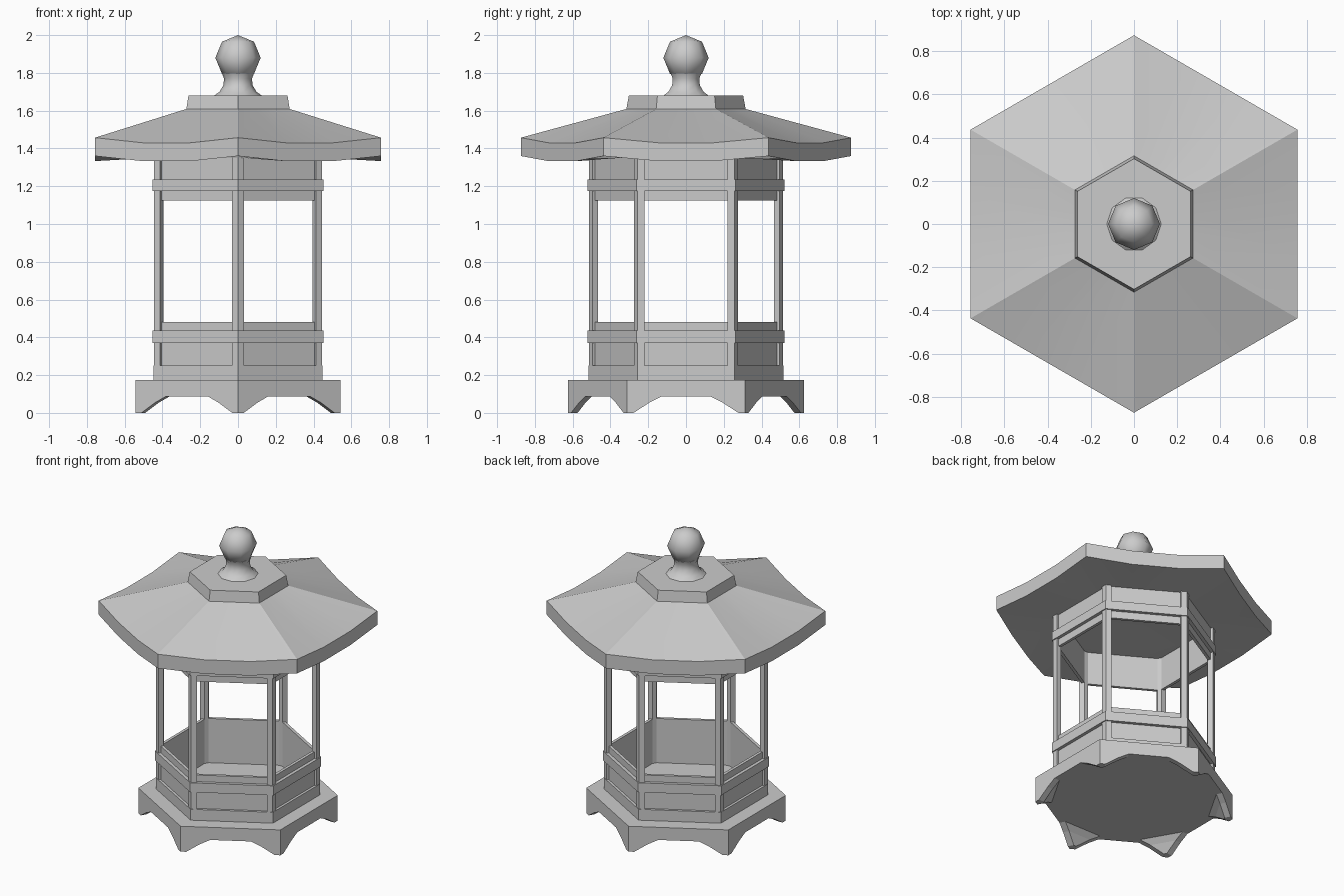
import bpy, bmesh, math
from mathutils import Vector

cube = bpy.data.objects.get("Cube")
if cube:
    bpy.data.objects.remove(cube, do_unlink=True)

stone = bpy.data.materials.new("grey_stone")
stone.use_nodes = True
GREY = (0.6, 0.6, 0.6, 1)
stone.diffuse_color = GREY
stone.node_tree.nodes["Principled BSDF"].inputs["Base Color"].default_value = GREY

COS30 = math.cos(math.pi / 6)


def finish(obj, name, angle=None):
    """Name, colour and shade a part; angle is the smoothing limit in degrees."""
    obj.name = name
    obj.data.name = name
    obj.data.materials.append(stone)
    if angle:
        bpy.ops.object.select_all(action='DESELECT')
        obj.select_set(True)
        bpy.context.view_layer.objects.active = obj
        bpy.ops.object.shade_smooth_by_angle(angle=math.radians(angle))


def loft(name, loops, wrap=False, angle=None):
    """Skin equal-sized closed loops; cap the ends or wrap last to first."""
    bm = bmesh.new()
    rows = [[bm.verts.new(p) for p in loop] for loop in loops]
    n = len(rows[0])
    pairs = list(zip(rows, rows[1:]))
    if wrap:
        pairs.append((rows[-1], rows[0]))
    else:
        bm.faces.new(rows[0])
        bm.faces.new(rows[-1])
    for a, b in pairs:
        for i in range(n):
            j = (i + 1) % n
            bm.faces.new((a[i], a[j], b[j], b[i]))
    bmesh.ops.recalc_face_normals(bm, faces=bm.faces)
    mesh = bpy.data.meshes.new(name)
    bm.to_mesh(mesh)
    bm.free()
    obj = bpy.data.objects.new(name, mesh)
    bpy.context.collection.objects.link(obj)
    finish(obj, name, angle)


def circle(r, z, n, turn=0.0):
    return [(r * math.cos(turn + math.tau * i / n),
             r * math.sin(turn + math.tau * i / n), z) for i in range(n)]


def hexagon(apothem, z):
    return circle(apothem / COS30, z, 6, math.pi / 6)


def hex_ring(name, outer, inner, z0, z1):
    loft(name, [hexagon(outer, z0), hexagon(outer, z1),
                hexagon(inner, z1), hexagon(inner, z0)], wrap=True)


def corner_section(k, apothem, length, depth, z):
    """Five-sided section wrapped around hexagon corner k."""
    corners = [Vector(p) for p in hexagon(apothem, z)]
    c = corners[k]
    pts = [c]
    for step in (1, -1):
        along = (corners[(k + step) % 6] - c).normalized()
        middle = (corners[(k + step) % 6] + c) / 2
        inward = Vector((-middle.x, -middle.y, 0)).normalized()
        end = c + along * length
        side = [end, end + inward * depth]
        pts += side if step == 1 else side[::-1]
    return pts


def wavy_hexagon(apothem, z_corner, z_middle):
    """Hexagon with each side in thirds, its middle third at another height."""
    corners = [Vector(p) for p in hexagon(apothem, z_corner)]
    loop = []
    for i, c in enumerate(corners):
        for t in range(3):
            p = c.lerp(corners[(i + 1) % 6], t / 3)
            if t:
                p.z = z_middle
            loop.append(p)
    return loop


# Base slab with splayed feet at the corners
loft("base_slab", [hexagon(0.542, 0.088), hexagon(0.542, 0.175)])
for k in range(6):
    foot = [(0, 0.035), (0.055, 0.12), (0.09, 0.19)]
    loft(f"foot_{k + 1}",
         [corner_section(k, 0.542, length, 0.04, z) for z, length in foot])

# Corner posts
for k in range(6):
    loft(f"post_{k + 1}",
         [corner_section(k, 0.445, 0.037, 0.035, z) for z in (0.17, 1.36)])

# Wall panels below and above the openings
hex_ring("lower_panels", 0.43, 0.41, 0.17, 0.48)
hex_ring("upper_panels", 0.43, 0.41, 1.125, 1.36)

# Rails around the body
hex_ring("bottom_rail", 0.447, 0.42, 0.17, 0.25)
hex_ring("sill_rail", 0.452, 0.42, 0.37, 0.435)
hex_ring("lintel_rail", 0.452, 0.42, 1.175, 1.235)

# Roof with upturned corners
loft("roof", [wavy_hexagon(0.42, 1.352, 1.352),
              wavy_hexagon(0.757, 1.36, 1.333),
              wavy_hexagon(0.757, 1.457, 1.43),
              wavy_hexagon(0.27, 1.61, 1.61)], angle=20)

# Roof cap
loft("roof_cap", [hexagon(0.275, 1.6), hexagon(0.262, 1.68)])

# Finial neck and ball
neck = [(0.133, 1.675), (0.098, 1.7), (0.077, 1.735), (0.074, 1.77), (0.085, 1.797)]
loft("finial_neck", [circle(r, z, 10) for r, z in neck], angle=50)
bpy.ops.mesh.primitive_uv_sphere_add(segments=8, ring_count=4, radius=0.12,
                                     location=(0, 0, 1.88))
finish(bpy.context.object, "finial_ball", angle=60)
